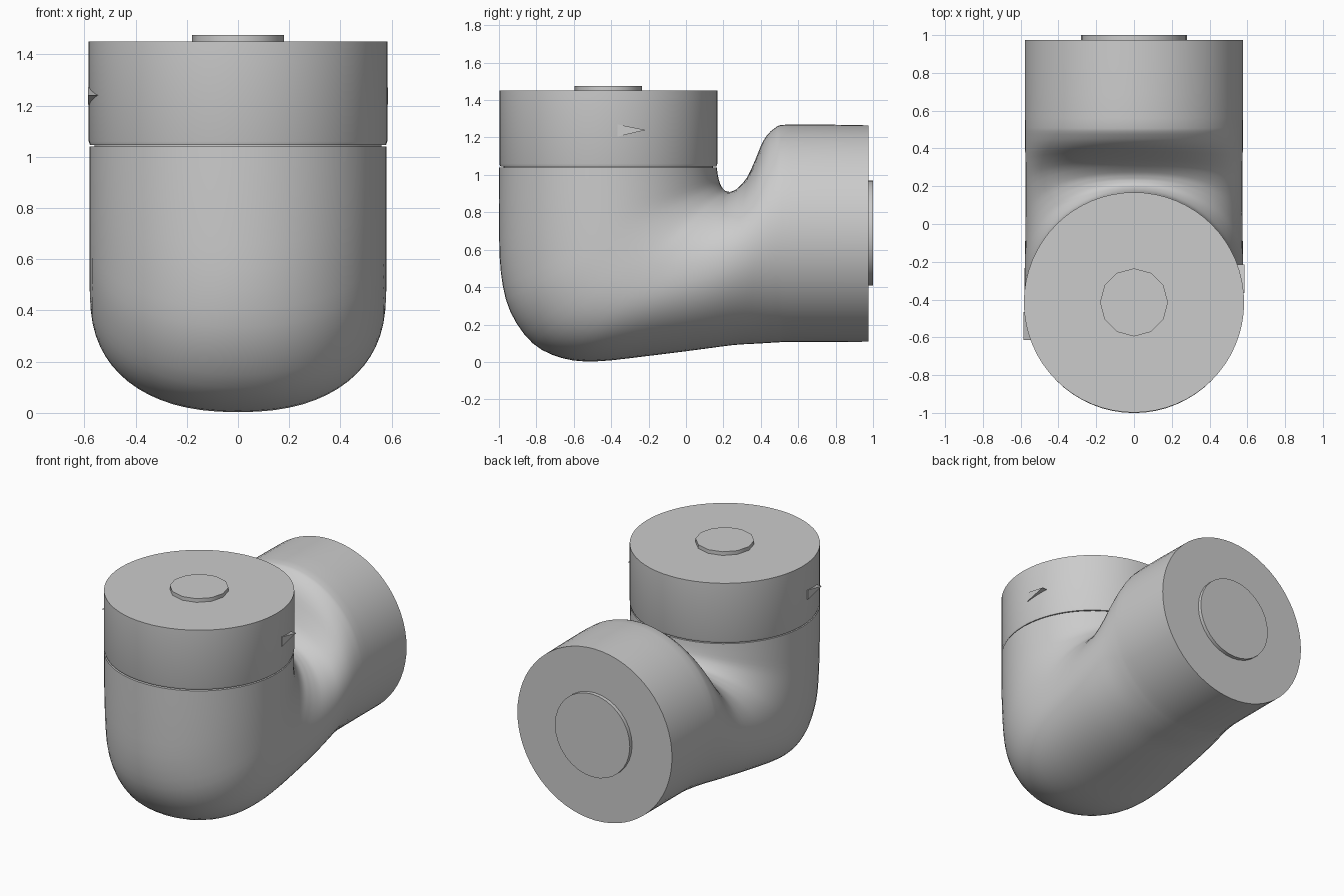
import bpy, bmesh, math
from mathutils import Vector, Matrix

if "Cube" in bpy.data.objects:
    bpy.data.objects.remove(bpy.data.objects["Cube"])

SEG = 64
CY = -0.415          # vertical axis position


def finish(bm, name, angle=35):
    bmesh.ops.recalc_face_normals(bm, faces=bm.faces)
    mesh = bpy.data.meshes.new(name)
    bm.to_mesh(mesh)
    bm.free()
    obj = bpy.data.objects.new(name, mesh)
    bpy.context.collection.objects.link(obj)
    bpy.ops.object.select_all(action='DESELECT')
    obj.select_set(True)
    bpy.context.view_layer.objects.active = obj
    bpy.ops.object.shade_smooth_by_angle(angle=math.radians(angle))
    return obj


def skin(bm, rings):
    loops = [[bm.verts.new(p) for p in r] for r in rings]
    n = len(loops[0])
    for a, b in zip(loops, loops[1:]):
        for i in range(n):
            j = (i + 1) % n
            bm.faces.new((a[i], a[j], b[j], b[i]))
    bm.faces.new(loops[0])
    bm.faces.new(loops[-1])


def lathe(name, profile, matrix, seg=SEG):
    """Stack of circles (radius, height), placed by a matrix."""
    bm = bmesh.new()
    skin(bm, [[matrix @ Vector((r * math.cos(t), r * math.sin(t), h))
               for t in (2 * math.pi * i / seg for i in range(seg))]
              for r, h in profile])
    return finish(bm, name)


def catmull(rows, steps):
    out = []
    for k in range(len(rows) - 1):
        p0, p1 = rows[max(k - 1, 0)], rows[k]
        p2, p3 = rows[k + 1], rows[min(k + 2, len(rows) - 1)]
        for s in range(steps):
            t = s / steps
            out.append([0.5 * (2 * b + (c - a) * t + (2*a - 5*b + 4*c - d) * t**2
                               + (3*b - a - 3*c + d) * t**3)
                        for a, b, c, d in zip(p0, p1, p2, p3)])
    out.append(list(rows[-1]))
    return out


# Elbow body: elliptical sections fanning from the top opening to the rear end
# (inner y, inner z, outer y, outer z, half width, roundness exponent)
sections = [
    (0.165, 1.04, -1.00, 1.04, 0.580, 2.0),
    (0.170, 1.00, -1.00, 0.75, 0.580, 2.0),
    (0.180, 0.96, -0.99, 0.48, 0.580, 2.0),
    (0.195, 0.93, -0.94, 0.27, 0.580, 2.1),
    (0.210, 0.915, -0.82, 0.10, 0.580, 2.2),
    (0.228, 0.91, -0.66, 0.02, 0.578, 2.3),
    (0.245, 0.912, -0.48, 0.003, 0.576, 2.3),
    (0.275, 0.928, -0.22, 0.03, 0.575, 2.2),
    (0.325, 0.985, 0.06, 0.065, 0.575, 2.1),
    (0.370, 1.08, 0.25, 0.09, 0.575, 2.05),
    (0.415, 1.185, 0.38, 0.098, 0.576, 2.0),
    (0.475, 1.25, 0.48, 0.104, 0.577, 2.0),
    (0.560, 1.27, 0.57, 0.107, 0.578, 2.0),
    (0.975, 1.265, 0.975, 0.108, 0.578, 2.0),
]
rings = []
for iy, iz, oy, oz, w, n in catmull(sections, 3):
    ring = []
    for i in range(SEG):
        t = 2 * math.pi * i / SEG
        c, s = math.cos(t), math.sin(t)
        u = math.copysign(abs(c) ** (2 / n), c)
        v = math.copysign(abs(s) ** (2 / n), s)
        ring.append(Vector((w * v, (iy + oy) / 2 + u * (iy - oy) / 2,
                            (iz + oz) / 2 + u * (iz - oz) / 2)))
    rings.append(ring)
bm = bmesh.new()
skin(bm, rings)
finish(bm, "elbow_body")

# Cap on the upright end, with its raised disc and the seam beneath it
upright = Matrix.Translation((0, CY, 0))
lathe("joint_cap", [(0.578, 1.046), (0.583, 1.06), (0.583, 1.45)], upright)
lathe("seam_core", [(0.56, 1.03), (0.56, 1.055)], upright)
lathe("cap_disc", [(0.18, 1.44), (0.18, 1.475)], upright, 12)

# Raised disc on the rear end
rearward = Matrix.Translation((0, 0, 0.69)) @ Matrix.Rotation(-math.pi / 2, 4, 'X')
lathe("rear_disc", [(0.28, 0.96), (0.28, 1.0)], rearward, 32)

# Small pointed markers on opposite sides of the cap
for side, turn in (("right", 0), ("left", math.pi)):
    bm = bmesh.new()
    m = upright @ Matrix.Rotation(turn, 4, 'Z')
    tri = [(0.05, 1.27), (0.05, 1.205), (0.20, 1.24)]
    skin(bm, [[m @ Vector((x, y, z)) for y, z in tri] for x in (0.53, 0.585)])
    finish(bm, side + "_cap_marker")
